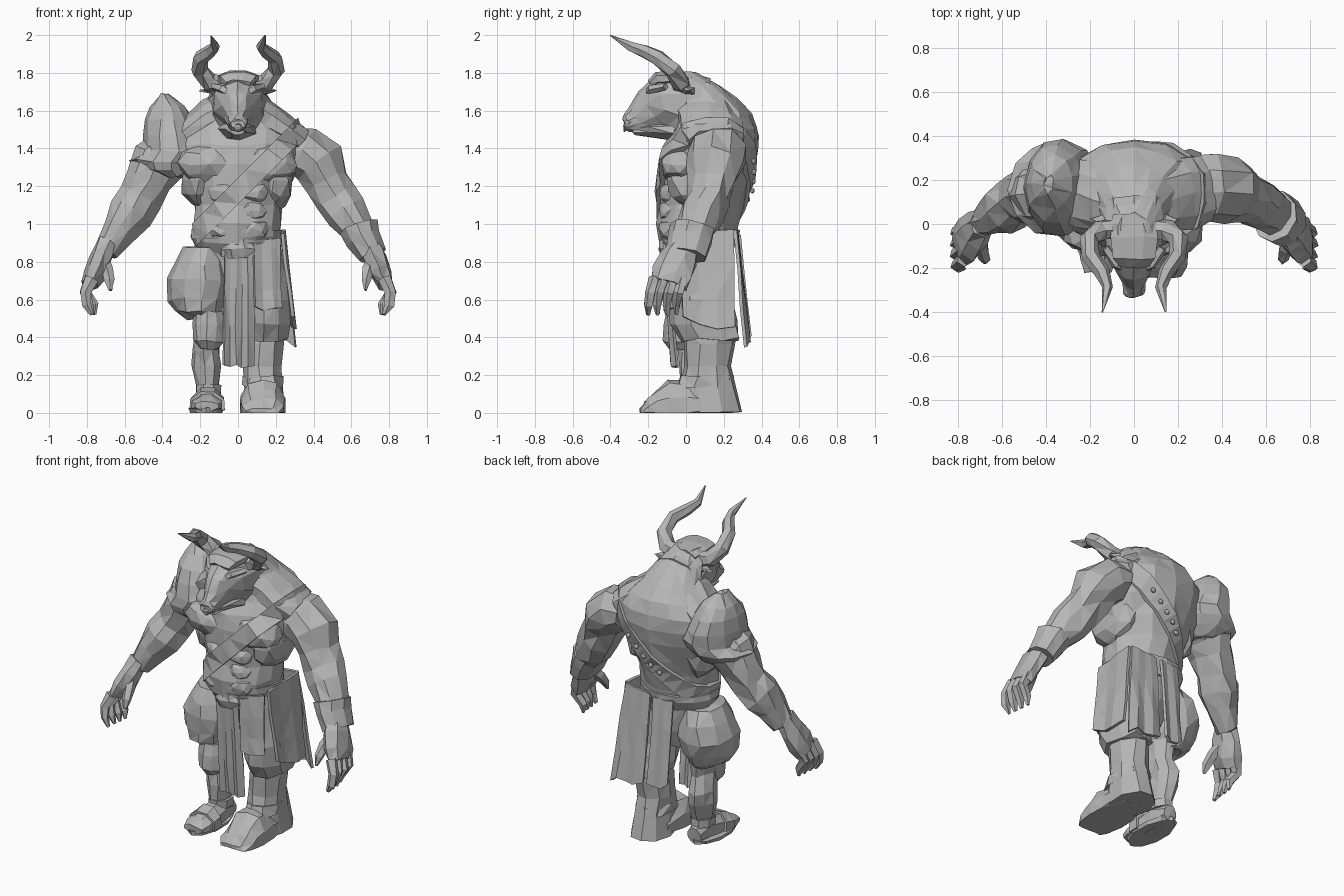
import bpy, bmesh, math, random
from mathutils import Vector
from mathutils.bvhtree import BVHTree

random.seed(4)
grey = bpy.data.materials.new("stone_grey")
grey.diffuse_color = (0.47, 0.47, 0.47, 1)


def finish(name, bm, jitter=0.0):
    for v in bm.verts:
        v.co += Vector([random.uniform(-jitter, jitter) for _ in range(3)])
        v.co.z = max(v.co.z, 0.0)
    bmesh.ops.triangulate(bm, faces=bm.faces[:])
    bmesh.ops.recalc_face_normals(bm, faces=bm.faces[:])
    me = bpy.data.meshes.new(name)
    bm.to_mesh(me)
    me.materials.append(grey)
    ob = bpy.data.objects.new(name, me)
    bpy.context.collection.objects.link(ob)
    return ob, bm


def loft(name, rings, n=10, ref=(1, 0, 0), axis=None, jitter=0.008):
    """rings: (x, y, z, radius along ref, other radius)"""
    bm = bmesh.new()
    pts = [Vector(r[:3]) for r in rings]
    loops = []
    for i, r in enumerate(rings):
        t = Vector(axis) if axis else pts[min(i + 1, len(pts) - 1)] - pts[max(i - 1, 0)]
        t.normalize()
        u = Vector(ref)
        u = (u - t * u.dot(t)).normalized()
        v = t.cross(u)
        loops.append([bm.verts.new(pts[i] + u * r[3] * math.cos(a) + v * r[4] * math.sin(a))
                      for a in (2 * math.pi * (k + 0.5) / n for k in range(n))])
    for a, b in zip(loops, loops[1:]):
        for k in range(n):
            bm.faces.new((a[k], a[(k + 1) % n], b[(k + 1) % n], b[k]))
    bm.faces.new(loops[0])
    bm.faces.new(loops[-1])
    return finish(name, bm, jitter)


def stack(name, rows, n=10, jitter=0.008):
    """rows: (z, x min, x max, y min, y max)"""
    return loft(name, [((a + b) / 2, (c + d) / 2, z, (b - a) / 2, (d - c) / 2)
                       for z, a, b, c, d in rows], n, axis=(0, 0, 1), jitter=jitter)


def lump(name, c, r, jitter=0.008):
    bm = bmesh.new()
    bmesh.ops.create_icosphere(bm, subdivisions=2, radius=1)
    for v in bm.verts:
        v.co = Vector(c) + Vector([v.co[i] * r[i] for i in range(3)])
    return finish(name, bm, jitter)


def cloth(name, tl, tr, bl, br, cols=4, fold=0.006, ragged=0.05):
    tl, tr, bl, br = map(Vector, (tl, tr, bl, br))
    nrm = (tr - tl).cross(bl - tl).normalized()
    bm = bmesh.new()
    grid = []
    for j in range(4):
        f = j / 3
        row = []
        for i in range(cols + 1):
            p = tl.lerp(tr, i / cols).lerp(bl.lerp(br, i / cols), f)
            p += nrm * fold * (1 if i % 2 else -1) * (0.4 + f)
            if j == 3:
                p.z += random.uniform(0, ragged)
            row.append(bm.verts.new(p))
        grid.append(row)
    for a, b in zip(grid, grid[1:]):
        for i in range(cols):
            bm.faces.new((a[i], a[i + 1], b[i + 1], b[i]))
    ob, _ = finish(name, bm, 0.004)
    mod = ob.modifiers.new("thickness", 'SOLIDIFY')
    mod.thickness = 0.018
    mod.offset = 0


# Torso with humped back
body = [stack("torso", [
    (0.82, -.18, .18, -.08, .20), (0.90, -.22, .22, -.14, .26), (1.00, -.235, .235, -.16, .28),
    (1.10, -.235, .235, -.14, .30), (1.20, -.275, .275, -.14, .33), (1.32, -.33, .33, -.14, .37),
    (1.42, -.35, .35, -.12, .385), (1.50, -.33, .33, -.07, .38), (1.58, -.24, .24, -.05, .355),
    (1.66, -.17, .17, -.06, .28), (1.73, -.13, .13, -.08, .18), (1.80, -.08, .08, -.10, .05)], 14)[1]]

# Shallow muscles of chest, belly and shoulders
for s in (-1, 1):
    body.append(lump("pectoral", (s * .15, -.035, 1.32), (.17, .105, .11), .012)[1])
    for z, w in ((1.17, .09), (1.07, .08), (.97, .10)):
        body.append(lump("abdominal", (s * .07, -.07, z), (w, .078, .068), .008)[1])
    body.append(lump("side_muscle", (s * .20, .08, 1.24), (.10, .19, .17), .012)[1])
    body.append(loft("trapezius", [(s * .04, .08, 1.62, .14, .09), (s * .13, .11, 1.57, .16, .10),
                                   (s * .23, .14, 1.50, .17, .09), (s * .32, .16, 1.44, .15, .08)],
                     10, (0, 1, 0), jitter=.01)[1])

# Strap wrapped diagonally around the body
trees = [BVHTree.FromBMesh(b) for b in body]
mid, along, wide = Vector((.05, .1, 1.225)), Vector((1, 0, 1)).normalized(), Vector((-1, 0, 1)).normalized()


def skin(o, d):
    hits = [t.ray_cast(o + d * .8, -d) for t in trees]
    return o + d * (.8 - min(h[3] for h in hits if h[0]))


bm = bmesh.new()
band = []
for k in range(22):
    a = 2 * math.pi * k / 22
    d = along * math.cos(a) + Vector((0, 1, 0)) * math.sin(a)
    row = []
    for w in (-.05, .05):
        p = skin(mid + wide * w, d)
        row += [bm.verts.new(p - d * .02), bm.verts.new(p + d * .022)]
    band.append(row)
for k in range(22):
    p, q = band[k], band[(k + 1) % 22]
    for i, j in ((0, 1), (1, 3), (3, 2), (2, 0)):
        bm.faces.new((p[i], p[j], q[j], q[i]))
finish("chest_strap", bm)
for k in range(5):
    a = math.radians(60 + 15 * k)
    d = along * math.cos(a) + Vector((0, 1, 0)) * math.sin(a)
    lump("strap_stud", skin(mid, d) + d * .022, (.016, .012, .016), 0)

# Head and muzzle
loft("head", [(0, .10, 1.61, .17, .17), (0, -.03, 1.63, .145, .175), (0, -.12, 1.645, .13, .15),
              (0, -.19, 1.60, .085, .125), (0, -.26, 1.55, .058, .075), (0, -.31, 1.535, .048, .045),
              (0, -.33, 1.53, .035, .03)], 10, jitter=.006)
loft("lower_jaw", [(0, -.06, 1.50, .10, .06), (0, -.2, 1.495, .06, .035), (0, -.28, 1.49, .035, .02)], 7)
loft("crown", [(0, .04, 1.755, .10, .05), (0, -.06, 1.77, .115, .045), (0, -.15, 1.765, .10, .045),
               (0, -.185, 1.74, .07, .03)], 8, jitter=.004)

bm = bmesh.new()   # nose ring
ring = []
for k in range(10):
    a = 2 * math.pi * k / 10
    ring.append([bm.verts.new((math.cos(a) * (.02 + .005 * math.cos(b)), -.325 + .005 * math.sin(b),
                               1.51 + math.sin(a) * (.02 + .005 * math.cos(b))))
                 for b in (0, math.pi / 2, math.pi, 3 * math.pi / 2)])
for k in range(10):
    p, q = ring[k], ring[(k + 1) % 10]
    for i in range(4):
        bm.faces.new((p[i], p[(i + 1) % 4], q[(i + 1) % 4], q[i]))
finish("nose_ring", bm)

# Mirrored parts: horns, ears, arms and hands
for s in (-1, 1):
    def limb(name, rings, n=9, ref=(0, 1, 0), jitter=.008):
        loft(name, [(s * r[0],) + r[1:] for r in rings], n, ref, None, jitter)

    limb("horn", [(.07, -.02, 1.73, .05, .05), (.15, -.03, 1.75, .05, .05), (.205, -.07, 1.815, .047, .045),
                  (.195, -.15, 1.88, .042, .04), (.145, -.22, 1.915, .035, .035),
                  (.12, -.29, 1.94, .028, .026), (.145, -.40, 1.998, .003, .003)], 6, (0, .3, 1), .003)
    limb("ear", [(.10, .0, 1.69, .03, .02), (.15, .01, 1.705, .035, .02), (.20, .02, 1.71, .004, .004)], 5)
    limb("brow", [(.03, -.205, 1.68, .02, .02), (.08, -.18, 1.715, .025, .025),
                  (.13, -.11, 1.73, .02, .02)], 5, (0, 0, 1), .003)
    lump("nostril", (s * .03, -.305, 1.54), (.022, .022, .02), .003)
    limb("arm", [(.27, .17, 1.39, .14, .12), (.35, .165, 1.385, .165, .145), (.43, .15, 1.315, .155, .14),
                 (.475, .135, 1.22, .125, .12), (.525, .115, 1.13, .115, .115), (.575, .08, 1.055, .12, .12),
                 (.635, .045, .97, .10, .095), (.70, .01, .86, .07, .06)], 9, jitter=.012)
    limb("palm", [(.69, .0, .90, .065, .055), (.725, -.03, .82, .10, .06), (.755, -.07, .74, .115, .058),
                  (.78, -.09, .68, .10, .045)], 7)
    for k in range(4):
        y = -.175 + .05 * k
        limb("finger", [(.775, y + .01, .71, .03, .038), (.808, y - .015, .635, .028, .032),
                        (.80 - .012 * k, y - .025, .57, .024, .026),
                        (.775 - .005 * k, y - .025, .52, .010, .010)], 5, jitter=.003)
    limb("thumb", [(.72, -.05, .81, .04, .04), (.69, -.11, .755, .036, .034),
                   (.68, -.155, .70, .027, .027), (.675, -.175, .65, .010, .010)], 5, jitter=.003)

# Wrist cuff on one arm
loft("wrist_cuff", [(.64, .035, .985, .12, .105), (.665, .02, .92, .12, .095), (.71, .0, .835, .11, .08)],
     9, (0, 1, 0), jitter=.005)

# Flared shoulder guard on the other arm
stack("shoulder_guard", [
    (1.25, -.40, -.27, .0, .28), (1.29, -.53, -.21, -.04, .33), (1.335, -.575, -.17, -.06, .37),
    (1.39, -.51, -.16, -.06, .39), (1.47, -.50, -.19, -.04, .39), (1.55, -.49, -.23, .0, .36),
    (1.62, -.465, -.28, .06, .31), (1.69, -.41, -.365, .14, .22)], 11, .008)

# Hips and belt
stack("hips", [(.60, -.12, .16, -.03, .18), (.72, -.20, .20, -.07, .22), (.88, -.22, .22, -.11, .24)], 10)
stack("belt", [(.87, -.225, .215, -.11, .25), (.93, -.255, .235, -.145, .28), (.97, -.25, .24, -.15, .285)],
      14, .004)
stack("cloth_knot", [(.82, -.09, .09, -.13, -.05), (.87, -.10, .10, -.15, -.05), (.91, -.08, .08, -.14, -.05)], 8)

# Baggy shorts
stack("baggy_short", [(.50, -.27, -.12, -.05, .16), (.535, -.34, -.09, -.11, .2), (.60, -.378, -.05, -.13, .24),
                      (.70, -.37, -.04, -.13, .26), (.79, -.34, -.04, -.12, .25),
                      (.87, -.28, -.06, -.08, .2)], 11, .012)
stack("long_short", [(.39, .05, .27, -.03, .29), (.48, .03, .28, -.09, .27), (.60, .03, .28, -.10, .25),
                     (.75, .03, .26, -.09, .25), (.9, .04, .23, -.07, .24)], 9, .014)

# Bare leg with knee pad and sandal
stack("bare_leg", [(.03, -.20, -.10, -.02, .12), (.12, -.21, -.10, -.03, .12), (.25, -.245, -.09, -.03, .17),
                   (.33, -.245, -.09, -.04, .18), (.43, -.22, -.09, -.06, .14), (.55, -.25, -.08, -.08, .16)], 9)
stack("knee_pad", [(.34, -.20, -.10, -.09, .02), (.38, -.235, -.075, -.12, .05), (.47, -.24, -.07, -.12, .06),
                   (.54, -.23, -.08, -.10, .06)], 9, .006)
stack("sandal_sole", [(0, -.255, -.08, -.23, .15), (.025, -.265, -.07, -.235, .155)], 10, .003)
loft("bare_foot", [(-.155, .14, .05, .05, .05), (-.155, .04, .06, .065, .09), (-.16, -.07, .05, .08, .075),
                   (-.165, -.16, .04, .085, .05), (-.165, -.22, .035, .065, .025)], 8, jitter=.004)
loft("sandal_strap", [(-.16, -.06, .05, .095, .09), (-.163, -.13, .045, .10, .07)], 8, jitter=.003)
loft("ankle_strap", [(-.155, .05, .10, .07, .085), (-.155, .05, .15, .07, .085)], 8, jitter=.003)

# Tall boot
stack("boot_shaft", [(0, .01, .255, -.03, .305), (.14, .03, .24, -.04, .27), (.25, .03, .235, -.01, .24),
                     (.36, .035, .25, -.02, .26), (.43, .06, .25, -.01, .27)], 9)
stack("boot_cuff", [(.14, .01, .25, -.06, .27), (.19, .03, .24, -.04, .255)], 9, .012)
loft("boot_foot", [(.13, .15, .04, .11, .08), (.13, 0, .04, .12, .14), (.13, -.09, .04, .125, .14),
                   (.13, -.15, .025, .12, .10), (.13, -.20, .02, .11, .065), (.13, -.24, .0, .09, .02)], 10,
     axis=(0, -1, 0))

# Hanging cloths
cloth("front_cloth", (-.07, -.11, .88), (.08, -.11, .88), (-.075, -.06, .24), (.085, -.06, .24), 5, .008, .02)
cloth("front_side_cloth", (.08, -.10, .9), (.22, -.05, .93), (.09, -.095, .52), (.23, -.07, .52), 3)
cloth("side_cloth", (.23, -.03, .95), (.245, .25, .97), (.285, -.02, .47), (.30, .26, .42), 3)
cloth("back_cloth", (.06, .27, .95), (.24, .26, .97), (.08, .33, .37), (.31, .325, .34))
cloth("back_middle_cloth", (-.10, .27, .94), (.03, .28, .94), (-.09, .32, .40), (.04, .33, .38), 3)
